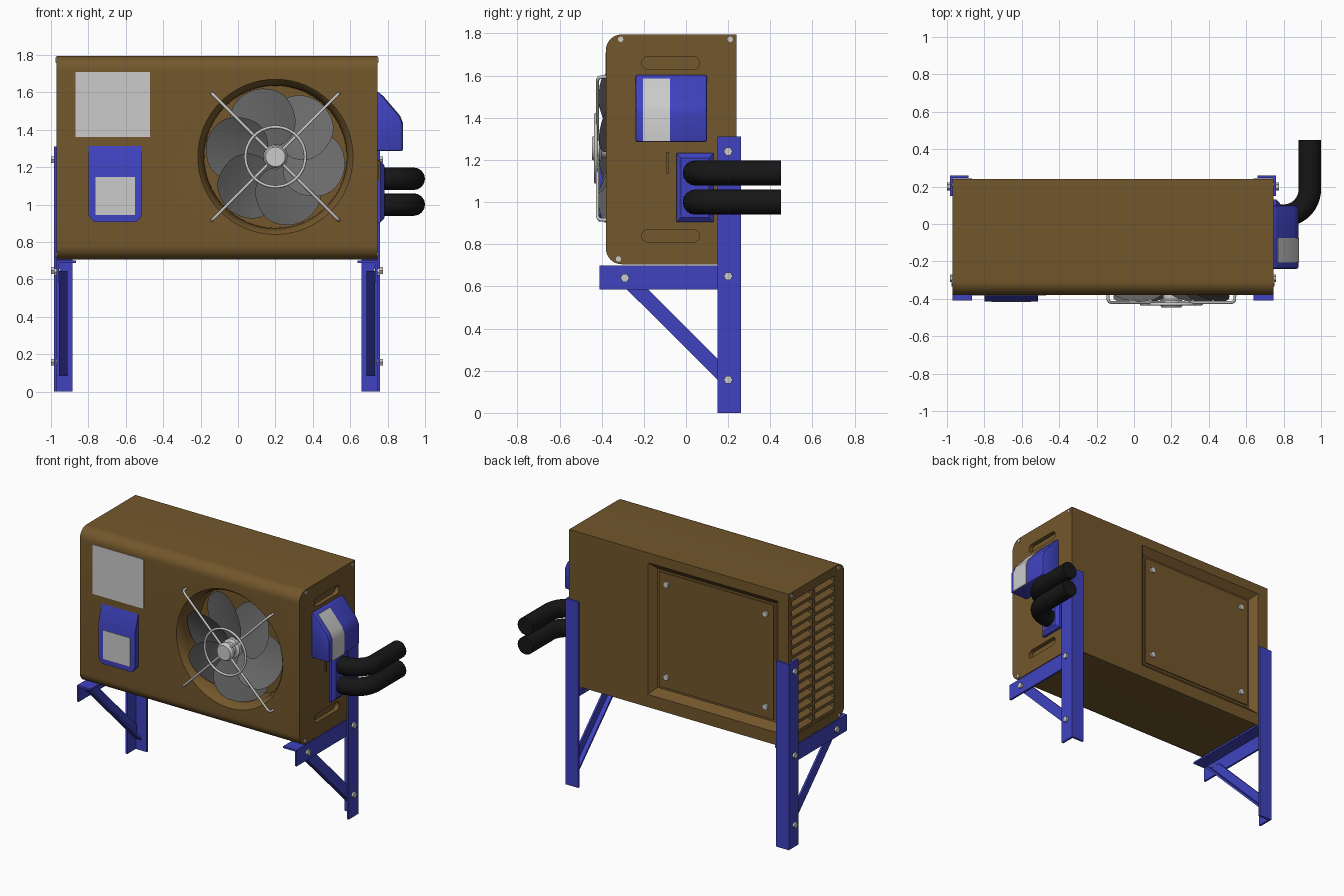
import bpy, bmesh
from math import sin, cos, pi, radians

if "Cube" in bpy.data.objects:
    bpy.data.objects.remove(bpy.data.objects["Cube"])

def material(name, rgb):
    m = bpy.data.materials.new(name)
    m.diffuse_color = (*rgb, 1)
    m.use_nodes = True
    m.node_tree.nodes["Principled BSDF"].inputs["Base Color"].default_value = m.diffuse_color
    return m

BROWN = material("brown_paint", (0.17, 0.095, 0.025))
BLUE = material("blue_paint", (0.05, 0.055, 0.52))
BLACK = material("black_rubber", (0.008, 0.008, 0.008))
DARK = material("dark_blade", (0.15, 0.15, 0.15))
CX, HALF = -0.1125, 0.8575          # cabinet middle and half width
X0, X1 = CX - HALF, CX + HALF
FX, FZ = 0.2, 1.255                 # fan centre

def finish(name, me, mat=None):
    ob = bpy.data.objects.new(name, me)
    bpy.context.collection.objects.link(ob)
    if mat:
        me.materials.append(mat)
    for p in me.polygons:
        p.use_smooth = True
    me.set_sharp_from_angle(angle=radians(32))
    return ob

def loft(name, rings, mat=None, bevel=0):
    """Skin equal-length rings of points and cap both ends."""
    bm = bmesh.new()
    vs = [[bm.verts.new(p) for p in r] for r in rings]
    n = len(vs[0])
    for a, b in zip(vs, vs[1:]):
        for i in range(n):
            j = (i + 1) % n
            bm.faces.new((a[i], a[j], b[j], b[i]))
    bm.faces.new(vs[0])
    bm.faces.new(vs[-1])
    bmesh.ops.recalc_face_normals(bm, faces=bm.faces)
    if bevel:
        bmesh.ops.bevel(bm, geom=bm.edges[:], offset=bevel, segments=2,
                        profile=0.5, affect='EDGES')
    me = bpy.data.meshes.new(name)
    bm.to_mesh(me)
    bm.free()
    return finish(name, me, mat)

def put(axis, t, pts):
    i = "xyz".index(axis)
    return [tuple(p[:i]) + (t,) + tuple(p[i:]) for p in pts]

def prism(name, axis, a, b, pts, mat=None, bevel=0):
    return loft(name, [put(axis, a, pts), put(axis, b, pts)], mat, bevel)

def rect(a0, a1, b0, b1):
    return [(a0, b0), (a1, b0), (a1, b1), (a0, b1)]

def circle(u, v, r, n=24):
    return [(u + r * cos(2 * pi * i / n), v + r * sin(2 * pi * i / n)) for i in range(n)]

def lathe_y(name, profile, mat=None, n=48):
    return loft(name, [put('y', y, circle(FX, FZ, r, n)) for r, y in profile], mat)

def evaluated_mesh(ob):
    dg = bpy.context.evaluated_depsgraph_get()
    return bpy.data.meshes.new_from_object(ob.evaluated_get(dg))

def tube(name, pts, r, mat=None, cyclic=False, res=4):
    cu = bpy.data.curves.new(name, 'CURVE')
    cu.dimensions = '3D'
    cu.bevel_depth, cu.bevel_resolution, cu.use_fill_caps = r, res, True
    sp = cu.splines.new('POLY')
    sp.points.add(len(pts) - 1)
    for q, p in zip(sp.points, pts):
        q.co = (*p, 1)
    sp.use_cyclic_u = cyclic
    tmp = bpy.data.objects.new("tmp", cu)
    bpy.context.collection.objects.link(tmp)
    me = evaluated_mesh(tmp)
    bpy.data.objects.remove(tmp)
    return finish(name, me, mat)

# Cabinet: side profile with rounded front corners
R = 0.075
prof = [(0.24, 0.705), (0.24, 1.795)]
for cz, a0 in ((1.795 - R, 90), (0.705 + R, 180)):
    for k in range(9):
        a = radians(a0 + k * 90 / 8)
        prof.append((-0.38 + R + R * cos(a), cz + R * sin(a)))
body = prism("cabinet", 'x', X0, X1, prof, BROWN)

# Cutters: fan well, handle recesses, rear panel recess, side grille pocket
cutters = [lathe_y("cut_fan", [(0.415, -0.45), (0.415, -0.38), (0.402, -0.365), (0.39, -0.335),
                               (0.383, -0.30), (0.38, -0.17)], n=64)]
for z in (1.66, 0.84):
    slot = [(-0.18 + 0.03 * cos(a), z + 0.03 * sin(a)) for a in [pi / 2 + k * pi / 8 for k in range(9)]]
    slot += [(0.035 + 0.03 * cos(a), z + 0.03 * sin(a)) for a in [-pi / 2 + k * pi / 8 for k in range(9)]]
    cutters.append(prism("cut_handle", 'x', X1 - 0.03, X1 + 0.05, slot))
outer = rect(-0.885, 0.13, 0.795, 1.725)
inner = rect(-0.84, 0.085, 0.84, 1.68)
cutters.append(loft("cut_rear", [put('y', 0.27, outer), put('y', 0.24, outer), put('y', 0.195, inner)]))
cutters.append(prism("cut_grille", 'x', X0 - 0.05, X0 + 0.06, rect(-0.27, 0.2, 0.77, 1.73)))
for c in cutters:
    m = body.modifiers.new("cut", 'BOOLEAN')
    m.operation, m.solver, m.object = 'DIFFERENCE', 'EXACT', c
me = evaluated_mesh(body)
body.modifiers.clear()
body.data = me
me.set_sharp_from_angle(angle=radians(32))
for c in cutters:
    bpy.data.objects.remove(c)

# Left grille: slanted slats and upright bars
for i in range(14):
    z = 0.775 + i * 0.0685
    prism("grille_slat", 'y', -0.27, 0.2,
          [(X0, z), (X0, z + 0.022), (X0 + 0.06, z + 0.05), (X0 + 0.06, z + 0.028)], BROWN)
for y in (-0.04,):
    prism("grille_bar", 'x', X0, X0 + 0.06, rect(y - 0.015, y + 0.015, 0.77, 1.73), BROWN)

# Rear cover plate and its screws
prism("rear_plate", 'y', 0.19, 0.203, rect(-0.825, 0.07, 0.855, 1.665), BROWN)
for x in (-0.765, 0.01):
    for z in (0.935, 1.59):
        prism("rear_screw", 'y', 0.2, 0.216, circle(x, z, 0.02), None)

# Small corner screws on both sides
for s in (1, -1):
    for y, z in ((-0.31, 1.772), (0.21, 1.772), (-0.32, 0.73)):
        prism("side_screw", 'x', CX + s * (HALF - 0.01), CX + s * (HALF + 0.006), circle(y, z, 0.013, 12))

# Fan: hub and six pitched blades
lathe_y("fan_hub", [(0.065, -0.18), (0.065, -0.36), (0.045, -0.37), (0.045, -0.40)])
NU, NV = 12, 8
for k in range(6):
    a0 = radians(49 + 60 * k)
    bm = bmesh.new()
    grid = []
    for i in range(NU + 1):
        u = (1 - cos(pi * i / NU)) / 2
        r = 0.05 + 0.325 * u
        w = 0.045 * (1 - u) + 0.15 * max(0, 1 - abs(2 * u - 1.16) ** 2.4 / 1.16 ** 2.4) ** 0.6 if u < 0.58 \
            else 0.019 * (1 - u) / 0.42 + 0.15 * max(0, 1 - ((u - 0.58) / 0.42) ** 2.4) ** 0.5
        w = max(w, 0.02)
        row = []
        for j in range(NV + 1):
            t = (2 * j / NV - 1) * w
            y = -0.325 + 0.38 * t - 0.8 * t * t
            row.append(bm.verts.new((FX + r * cos(a0) - t * sin(a0), y, FZ + r * sin(a0) + t * cos(a0))))
        grid.append(row)
    for a, b in zip(grid, grid[1:]):
        for j in range(NV):
            bm.faces.new((a[j], a[j + 1], b[j + 1], b[j]))
    bmesh.ops.solidify(bm, geom=bm.faces[:], thickness=0.006)
    bmesh.ops.recalc_face_normals(bm, faces=bm.faces)
    bme = bpy.data.meshes.new("fan_blade")
    bm.to_mesh(bme)
    bm.free()
    finish("fan_blade", bme, DARK)

# Fan guard: four bent wires, a ring and a centre cap
for k in range(4):
    c, s = cos(pi / 4 + k * pi / 2), sin(pi / 4 + k * pi / 2)
    path = [(0.03, -0.42), (0.455, -0.42), (0.47, -0.416), (0.479, -0.405), (0.48, -0.37)]
    tube("guard_wire", [(FX + r * c, y, FZ + r * s) for r, y in path], 0.008)
tube("guard_ring", [(x, -0.428, z) for x, z in circle(FX, FZ, 0.16, 48)], 0.008, cyclic=True)
lathe_y("guard_cap", [(0.05, -0.40), (0.06, -0.41), (0.06, -0.435), (0.052, -0.447)])

# Front label and blue front box with its label
prism("front_label", 'y', -0.37, -0.383, rect(-0.868, -0.47, 1.362, 1.71))
def box_outline(top):
    return [(-0.77, 0.908), (-0.543, 0.908), (-0.513, 0.94), (-0.513, top), (-0.798, top), (-0.798, 0.94)]
loft("front_box", [put('y', -0.37, box_outline(1.315)), put('y', -0.38, box_outline(1.312)),
                   put('y', -0.415, box_outline(1.2))], BLUE)
prism("front_box_label", 'y', -0.41, -0.418, rect(-0.763, -0.55, 0.945, 1.147))

# Side terminal hood and the label wrapped over it
hood = [(0.735, 1.285), (0.88, 1.285), (0.88, 1.435), (0.863, 1.475), (0.755, 1.602), (0.735, 1.605)]
prism("terminal_hood", 'y', -0.24, 0.1, hood, BLUE, bevel=0.012)
strip = [(0.76, 1.288), (0.883, 1.288), (0.883, 1.436), (0.866, 1.477), (0.771, 1.587), (0.76, 1.587)]
prism("hood_label", 'y', -0.205, -0.075, strip)
prism("side_catch", 'x', X1 - 0.005, X1 + 0.01, rect(-0.095, -0.083, 1.135, 1.238), BROWN)

# Pipe plate and two bent pipes
loft("pipe_plate", [put('x', x, rect(-0.045 + d, 0.13 - d, 0.905 + d, 1.232 - d))
                    for x, d in ((0.735, 0), (0.762, 0), (0.782, 0.022))], BLUE)
for z in (1.138, 1.0):
    bend = [(0.80 + 0.14 * sin(a), 0.185 - 0.14 * cos(a), z) for a in [k * pi / 24 for k in range(13)]]
    tube("pipe", [(0.75, 0.045, z)] + bend + [(0.94, 0.45, z)], 0.06, BLACK, res=6)

# Wall brackets, mirrored left and right
for s in (1, -1):
    X = lambda d: CX + s * d
    T = lambda pts: [(X(d), v) for d, v in pts]
    prism("bracket_post", 'z', 0, 1.31,
          T([(.8725, .26), (.8725, .15), (.8575, .15), (.8575, .245), (.7725, .245), (.7725, .26)]), BLUE)
    prism("bracket_arm", 'y', -0.41, 0.244,
          T([(.8575, .585), (.8575, .7), (.7525, .7), (.7525, .687), (.8445, .687), (.8445, .585)]), BLUE)
    prism("bracket_brace", 'x', X(.8445), X(.8315),
          [(-0.34, .645), (-0.24, .645), (0.22, .187), (0.22, .087)], BLUE)
    prism("brace_flange", 'x', X(.8445), X(.80),
          [(-0.34, .645), (-0.32, .645), (0.22, .107), (0.22, .087)], BLUE)
    for y, z, d in ((0.2, 1.24, .8725), (0.2, .648, .8725), (0.2, .157, .8725), (-0.29, .64, .8575)):
        prism("bracket_bolt", 'x', X(d - 0.02), X(d + 0.015), circle(y, z, 0.021, 6))
